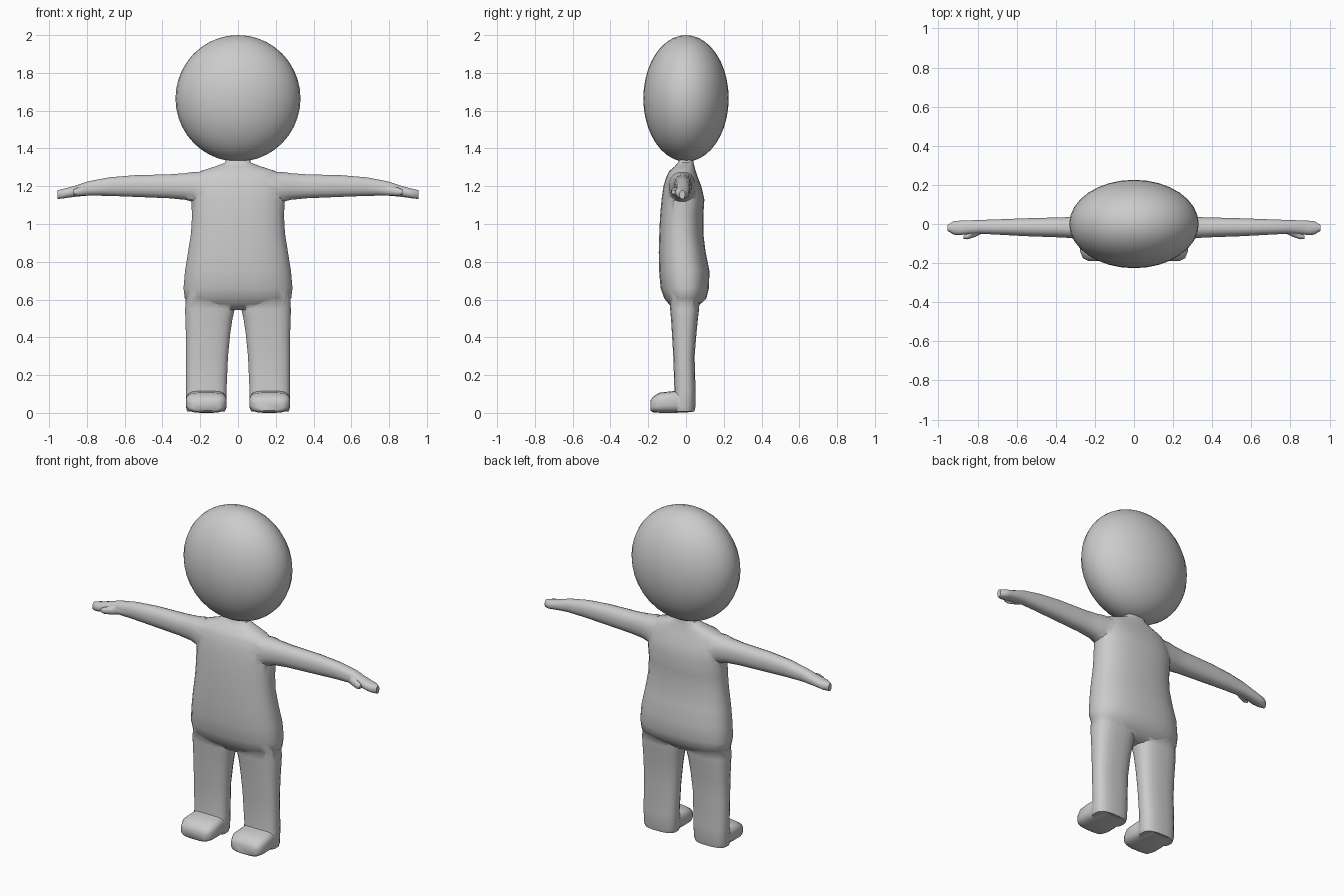
import bpy, bmesh, math
from mathutils import Vector

grey = bpy.data.materials.new("soft_grey")
grey.diffuse_color = (0.6, 0.6, 0.6, 1)


def super_pow(v, n):
    return math.copysign(abs(v) ** (2 / n), v)


def loft(name, axis, rings, sides=20, n=2.4, side=1):
    """Skin rounded sections (station, a_min, a_max, b_min, b_max) along an axis.
    a and b are the remaining axes in x, y, z order; side=-1 mirrors in x."""
    bm = bmesh.new()
    loops = []
    for s, a0, a1, b0, b1 in rings:
        loop = []
        for i in range(sides):
            t = 2 * math.pi * (i + 0.5) / sides
            co = [(a0 + a1) / 2 + (a1 - a0) / 2 * super_pow(math.cos(t), n),
                  (b0 + b1) / 2 + (b1 - b0) / 2 * super_pow(math.sin(t), n)]
            co.insert(axis, s)
            co[0] *= side
            loop.append(bm.verts.new(co))
        loops.append(loop)
    for lo, hi in zip(loops, loops[1:]):
        for i in range(sides):
            j = (i + 1) % sides
            bm.faces.new((lo[i], lo[j], hi[j], hi[i]))
    bm.faces.new(loops[0])
    bm.faces.new(loops[-1])
    bmesh.ops.recalc_face_normals(bm, faces=bm.faces)
    mesh = bpy.data.meshes.new(name)
    bm.to_mesh(mesh)
    bm.free()
    mesh.materials.append(grey)
    obj = bpy.data.objects.new(name, mesh)
    bpy.context.collection.objects.link(obj)
    return obj


def activate(obj):
    bpy.ops.object.select_all(action='DESELECT')
    obj.select_set(True)
    bpy.context.view_layer.objects.active = obj


def fuse(target, part):
    activate(target)
    mod = target.modifiers.new("fuse", 'BOOLEAN')
    mod.operation = 'UNION'
    mod.solver = 'EXACT'
    mod.object = part
    bpy.ops.object.modifier_apply(modifier=mod.name)
    bpy.data.objects.remove(part)


# Torso with neck: z, x range, y range
torso = [(z, -w, w, y0, y1) for z, w, y0, y1 in (
    (0.545, 0.17, -0.06, 0.04), (0.575, 0.255, -0.09, 0.075),
    (0.605, 0.283, -0.115, 0.108), (0.66, 0.29, -0.135, 0.122),
    (0.75, 0.282, -0.143, 0.125), (0.85, 0.266, -0.145, 0.105),
    (0.95, 0.25, -0.142, 0.092), (1.04, 0.245, -0.138, 0.092),
    (1.13, 0.248, -0.13, 0.098), (1.2, 0.245, -0.12, 0.082),
    (1.25, 0.235, -0.105, 0.062), (1.28, 0.2, -0.09, 0.052),
    (1.305, 0.12, -0.06, 0.045), (1.325, 0.068, -0.042, 0.04),
    (1.36, 0.06, -0.038, 0.038))]
body = loft("body", 2, torso, sides=28)

leg = [(0.008, 0.068, 0.27, -0.07, 0.045), (0.03, 0.06, 0.276, -0.075, 0.05),
       (0.12, 0.06, 0.276, -0.062, 0.051), (0.3, 0.052, 0.276, -0.068, 0.046),
       (0.42, 0.04, 0.277, -0.075, 0.056), (0.5, 0.028, 0.28, -0.08, 0.064),
       (0.55, 0.016, 0.281, -0.085, 0.07), (0.64, 0.01, 0.275, -0.09, 0.075)]
foot = [(-0.188, 0.1, 0.235, 0.012, 0.065), (-0.175, 0.075, 0.262, 0.003, 0.085),
        (-0.14, 0.06, 0.276, 0.0, 0.108), (-0.09, 0.059, 0.277, 0.0, 0.113),
        (-0.05, 0.062, 0.274, 0.0, 0.118), (-0.01, 0.07, 0.265, 0.002, 0.11),
        (0.035, 0.09, 0.245, 0.004, 0.09)]
arm = [(0.14, -0.1, 0.055, 1.1, 1.275), (0.235, -0.09, 0.05, 1.115, 1.277),
       (0.28, -0.077, 0.04, 1.127, 1.27), (0.36, -0.07, 0.035, 1.135, 1.264),
       (0.55, -0.063, 0.03, 1.143, 1.259), (0.68, -0.056, 0.025, 1.148, 1.248),
       (0.79, -0.05, 0.021, 1.15, 1.227), (0.85, -0.053, 0.019, 1.145, 1.207),
       (0.9, -0.058, 0.017, 1.139, 1.192), (0.925, -0.054, 0.014, 1.135, 1.187),
       (0.955, -0.034, -0.006, 1.132, 1.179)]
thumb = [(0.77, -0.045, -0.015, 1.155, 1.2), (0.81, -0.066, -0.02, 1.15, 1.2),
         (0.85, -0.079, -0.045, 1.149, 1.192), (0.872, -0.076, -0.058, 1.157, 1.181)]

# Limbs on both sides, fused into one skin
for side in (1, -1):
    fuse(body, loft("leg", 2, leg, n=2.7, side=side))
    fuse(body, loft("foot", 1, foot, n=3.4, side=side))
    fuse(body, loft("arm", 0, arm, sides=16, n=2.3, side=side))
    fuse(body, loft("thumb", 0, thumb, sides=10, n=2, side=side))
activate(body)
bpy.ops.object.shade_smooth_by_angle(angle=math.radians(50))

# Head: ball flattened front to back
bpy.ops.mesh.primitive_uv_sphere_add(segments=32, ring_count=20, location=(0, 0, 1.665))
head = bpy.context.object
head.name = "head"
head.scale = (0.331, 0.226, 0.335)
head.data.materials.append(grey)
bpy.ops.object.shade_smooth()
